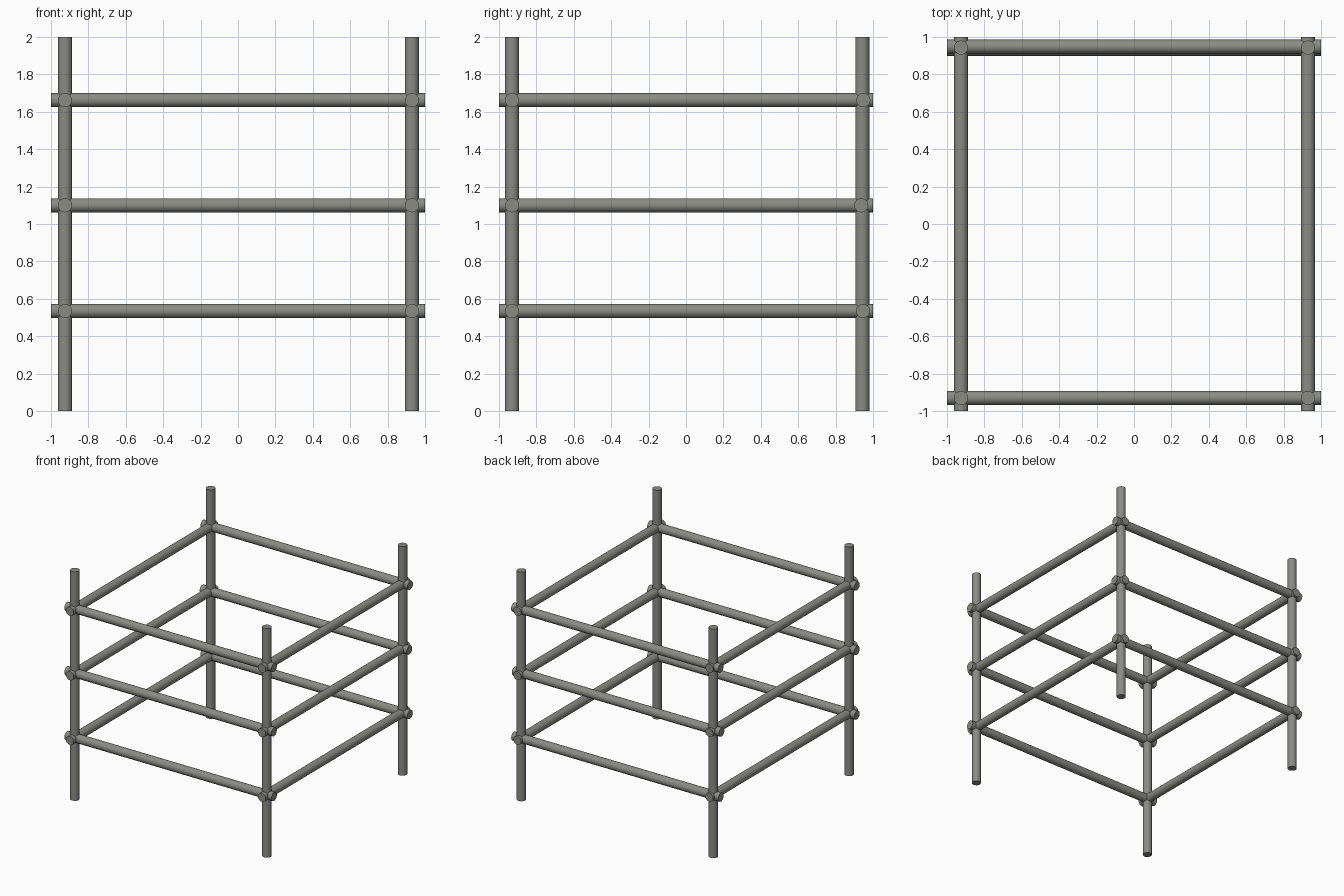
import bpy, math

if "Cube" in bpy.data.objects:
    bpy.data.objects.remove(bpy.data.objects["Cube"])

R = 0.0375
mat = bpy.data.materials.new("steel_grey")
mat.diffuse_color = (0.26, 0.26, 0.235, 1)
mat.use_nodes = True
mat.node_tree.nodes["Principled BSDF"].inputs["Base Color"].default_value = mat.diffuse_color


def tube(name, loc, rot):
    """Two-unit long solid round tube."""
    bpy.ops.mesh.primitive_cylinder_add(vertices=32, radius=R, depth=2,
                                        location=loc, rotation=rot)
    ob = bpy.context.object
    ob.name = name
    ob.data.materials.append(mat)
    bpy.ops.object.shade_smooth_by_angle()


XL, XR, YF, YB = -0.925, 0.93, -0.93, 0.943
Q = math.pi / 2

# upright posts
for xn, x in (("left", XL), ("right", XR)):
    for yn, y in (("front", YF), ("back", YB)):
        tube(f"{yn}_{xn}_post", (x, y, 1), (0, 0, 0))

# three levels of rails, overlapping at the corners
for level, z, yb in (("lower", 0.535, 0.946), ("middle", 1.10, 0.937), ("upper", 1.662, 0.948)):
    tube(f"{level}_front_rail", (0, YF, z), (0, Q, 0))
    tube(f"{level}_back_rail", (0, yb, z), (0, Q, 0))
    tube(f"{level}_left_rail", (XL, 0, z), (Q, 0, 0))
    tube(f"{level}_right_rail", (XR, 0, z), (Q, 0, 0))
